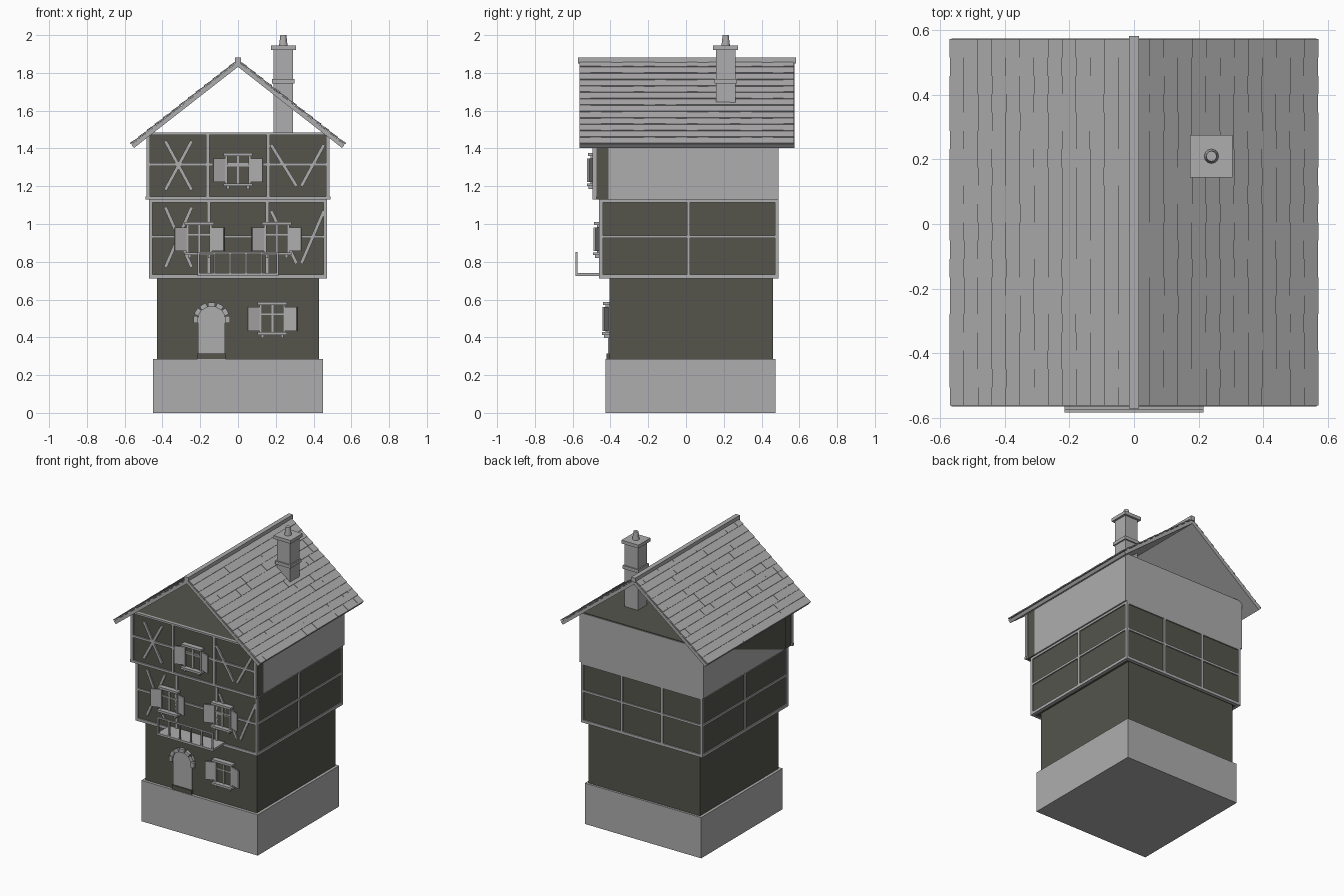
import bpy
import bmesh
import random
from math import atan2, cos, sin, pi, radians
from mathutils import Matrix, Vector

random.seed(4)
default = bpy.data.objects.get("Cube")
if default:
    bpy.data.objects.remove(default)


def material(name, colour):
    mat = bpy.data.materials.new(name)
    mat.use_nodes = True
    mat.diffuse_color = colour
    mat.node_tree.nodes["Principled BSDF"].inputs["Base Color"].default_value = colour
    return mat


LIGHT = material("pale_grey", (0.43, 0.42, 0.42, 1))
DARK = material("dark_plaster", (0.09, 0.09, 0.073, 1))


class Part:
    """A named object that is assembled from simple solids."""

    def __init__(self, name, mat):
        self.name, self.mat, self.bm = name, mat, bmesh.new()

    def solid(self, place, size):
        bmesh.ops.create_cube(self.bm, size=1, matrix=place @ Matrix.Diagonal((*size, 1)))

    def box(self, x, y, z):
        spans = (x, y, z)
        centre = Vector([(a + b) / 2 for a, b in spans])
        self.solid(Matrix.Translation(centre), [abs(b - a) for a, b in spans])

    def bar(self, start, end, y, width=0.018, depth=0.02):
        (xa, za), (xb, zb) = start, end
        run = Vector((xb - xa, 0, zb - za))
        place = Matrix.Translation(((xa + xb) / 2, y, (za + zb) / 2))
        place = place @ Matrix.Rotation(-atan2(run.z, run.x), 4, "Y")
        self.solid(place, (run.length, depth, width))

    def prism(self, outline, axis, start, end):
        rings = []
        for t in (start, end):
            rings.append([self.bm.verts.new((t, p, q) if axis == "x" else (p, t, q))
                          for p, q in outline])
        count = len(outline)
        for ring in rings:
            self.bm.faces.new(ring)
        for i in range(count):
            j = (i + 1) % count
            self.bm.faces.new((rings[0][i], rings[0][j], rings[1][j], rings[1][i]))

    def done(self):
        bmesh.ops.recalc_face_normals(self.bm, faces=self.bm.faces)
        mesh = bpy.data.meshes.new(self.name)
        self.bm.to_mesh(mesh)
        self.bm.free()
        mesh.materials.append(self.mat)
        obj = bpy.data.objects.new(self.name, mesh)
        bpy.context.collection.objects.link(obj)
        return obj


def block(name, mat, x, y, z):
    part = Part(name, mat)
    part.box(x, y, z)
    part.done()


def both(half):
    return (-half, half)


# Storeys
block("stone_base", LIGHT, both(0.45), (-0.425, 0.475), (0, 0.285))
block("ground_floor", DARK, both(0.43), (-0.405, 0.46), (0.28, 0.72))
block("middle_floor", DARK, both(0.462), (-0.452, 0.482), (0.715, 1.135))
block("upper_front", DARK, both(0.478), (-0.485, -0.41), (1.13, 1.482))
block("upper_walls", LIGHT, both(0.48), (-0.41, 0.49), (1.13, 1.475))
block("attic_floor", DARK, both(0.475), (-0.41, 0.485), (1.475, 1.48))
patch = Part("upper_side_panel", DARK)
patch.prism([(0.49, 1.475), (-0.41, 1.475), (-0.41, 1.13)], "x", -0.483, -0.478)
patch.done()

# Middle floor timber frame, all four sides
frame = Part("middle_timbers", LIGHT)
SIDE, FRONT, BACK = both(0.47), (-0.46, -0.44), (0.47, 0.49)
for z in ((0.712, 0.732), (0.925, 0.94), (1.115, 1.135)):
    for y in (FRONT, BACK):
        frame.box(SIDE, y, z)
    for s in (-1, 1):
        frame.box((s * 0.45, s * 0.47), (-0.46, 0.49), z)
for y in (FRONT, BACK):
    for x in (-0.461, -0.155, 0.155, 0.461):
        frame.box((x - 0.009, x + 0.009), y, (0.712, 1.135))
for s in (-1, 1):
    frame.box((s * 0.45, s * 0.47), (0.005, 0.021), (0.712, 1.135))

# Upper floor timber frame, front only
upper = Part("upper_timbers", LIGHT)
for z, half in (((1.13, 1.146), 0.49), ((1.307, 1.322), 0.48), ((1.472, 1.485), 0.485)):
    upper.box(both(half), (-0.495, -0.475), z)
for x in (-0.475, -0.16, 0.16, 0.475):
    upper.box((x - 0.009, x + 0.009), (-0.495, -0.475), (1.13, 1.482))

# Crossed braces on one side, leaning braces on the other
for part, y, low, high in ((frame, -0.45, 0.77, 1.09), (upper, -0.485, 1.18, 1.44)):
    part.bar((-0.385, low), (-0.245, high), y)
    part.bar((-0.245, low), (-0.385, high), y)
    part.bar((0.175, high - 0.02), (0.31, low + 0.02), y)
    part.bar((0.455, high - 0.02), (0.335, low + 0.02), y)
    part.done()


# Windows with lintel, sill, glazing bars and open shutters
def window(name, x, wall, z):
    glass = Part(name + "_glass", DARK)
    glass.box((x - 0.06, x + 0.06), (wall - 0.008, wall), (z - 0.08, z + 0.08))
    glass.done()
    trim = Part(name + "_frame", LIGHT)
    out = wall - 0.02
    for s in (-1, 1):
        trim.box((x + s * 0.055, x + s * 0.068), (out, wall), (z - 0.08, z + 0.08))
        trim.box((x + s * 0.045, x + s * 0.06), (wall - 0.03, wall), (z - 0.1, z - 0.08))
    trim.box((x - 0.078, x + 0.078), (wall - 0.035, wall), (z + 0.075, z + 0.09))
    trim.box((x - 0.078, x + 0.078), (wall - 0.04, wall), (z - 0.085, z - 0.07))
    trim.box((x - 0.005, x + 0.005), (wall - 0.014, wall), (z - 0.08, z + 0.08))
    trim.box((x - 0.06, x + 0.06), (wall - 0.014, wall), (z + 0.02, z + 0.028))
    trim.done()
    shutters = Part(name + "_shutters", LIGHT)
    for s in (-1, 1):
        place = Matrix.Translation((x + s * 0.1, wall - 0.022, z))
        place = place @ Matrix.Rotation(s * radians(-20), 4, "Z")
        shutters.solid(place, (0.065, 0.01, 0.125))
    shutters.done()


window("upper_window", 0, -0.485, 1.285)
window("middle_window_right", -0.205, -0.452, 0.92)
window("middle_window_left", 0.205, -0.452, 0.92)
window("ground_window", 0.182, -0.405, 0.497)

# Arched door, its stones and step
DOOR, SPRING = -0.14, 0.495
arch = [(DOOR + 0.072 * cos(a), SPRING + 0.072 * sin(a))
        for a in (pi * i / 12 for i in range(13))]
door = Part("door", LIGHT)
door.prism([(DOOR + 0.072, 0.3)] + arch + [(DOOR - 0.072, 0.3)], "y", -0.413, -0.4)
door.done()
stones = Part("door_arch_stones", LIGHT)
for i in range(7):
    a = pi * i / 6
    place = Matrix.Translation((DOOR + 0.084 * cos(a), -0.412, SPRING + 0.078 * sin(a)))
    stones.solid(place @ Matrix.Rotation(-a, 4, "Y"), (0.025, 0.025, 0.036))
stones.done()
block("door_step", DARK, (DOOR - 0.075, DOOR + 0.075), (-0.422, -0.4), (0.285, 0.315))

# Balcony
block("balcony_floor", LIGHT, both(0.215), (-0.585, -0.45), (0.725, 0.74))
rail = Part("balcony_railing", LIGHT)
rail.box(both(0.215), (-0.585, -0.575), (0.842, 0.853))
for i in range(6):
    x = -0.21 + 0.084 * i
    rail.box((x - 0.005, x + 0.005), (-0.585, -0.575), (0.73, 0.85))
rail.done()

# Roof slab, open at the gables
slab = Part("roof_slab", LIGHT)
for s in (-1, 1):
    slab.prism([(0, 1.86), (s * 0.565, 1.42), (s * 0.55, 1.403), (0, 1.832)], "y", -0.565, 0.575)
slab.done()

# Overlapping roof tiles with slightly uneven heights
tiles = Part("roof_tiles", LIGHT)
COURSES, COLUMNS = 13, 20
pitch = atan2(0.44, 0.565)
step, width = 0.716 / COURSES, 1.136 / COLUMNS
for s in (-1, 1):
    down = Vector((s * cos(pitch), 0, -sin(pitch)))
    across = Vector((0, 1, 0))
    up = Vector((s * sin(pitch), 0, cos(pitch)))
    for row in range(COURSES):
        for column in range(COLUMNS):
            lift = 0.004 + random.random() * 0.002
            place = Matrix((down, across, up)).transposed().to_4x4()
            spot = Vector((0, 0.005, 1.86)) + down * (row + 0.5) * step + up * lift
            place.translation = spot + across * ((column + 0.5) * width - 0.568)
            tilt = Matrix.Rotation(radians(-5), 4, "Y")
            tiles.solid(place @ tilt, (step, width, 0.007))
tiles.done()
block("ridge_cap", LIGHT, both(0.016), (-0.572, 0.583), (1.85, 1.882))

# Chimney
CX, CY = 0.24, 0.21
chimney = Part("chimney", LIGHT)
for half, z in ((0.051, (1.48, 1.93)), (0.06, (1.745, 1.768)), (0.066, (1.922, 1.945))):
    chimney.box((CX - half, CX + half), (CY - half, CY + half), z)
chimney.done()
pot = Part("chimney_pot", LIGHT)
bmesh.ops.create_cone(pot.bm, cap_ends=True, segments=12, radius1=0.023, radius2=0.016,
                      depth=0.06, matrix=Matrix.Translation((CX, CY, 1.97)))
pot.done()
